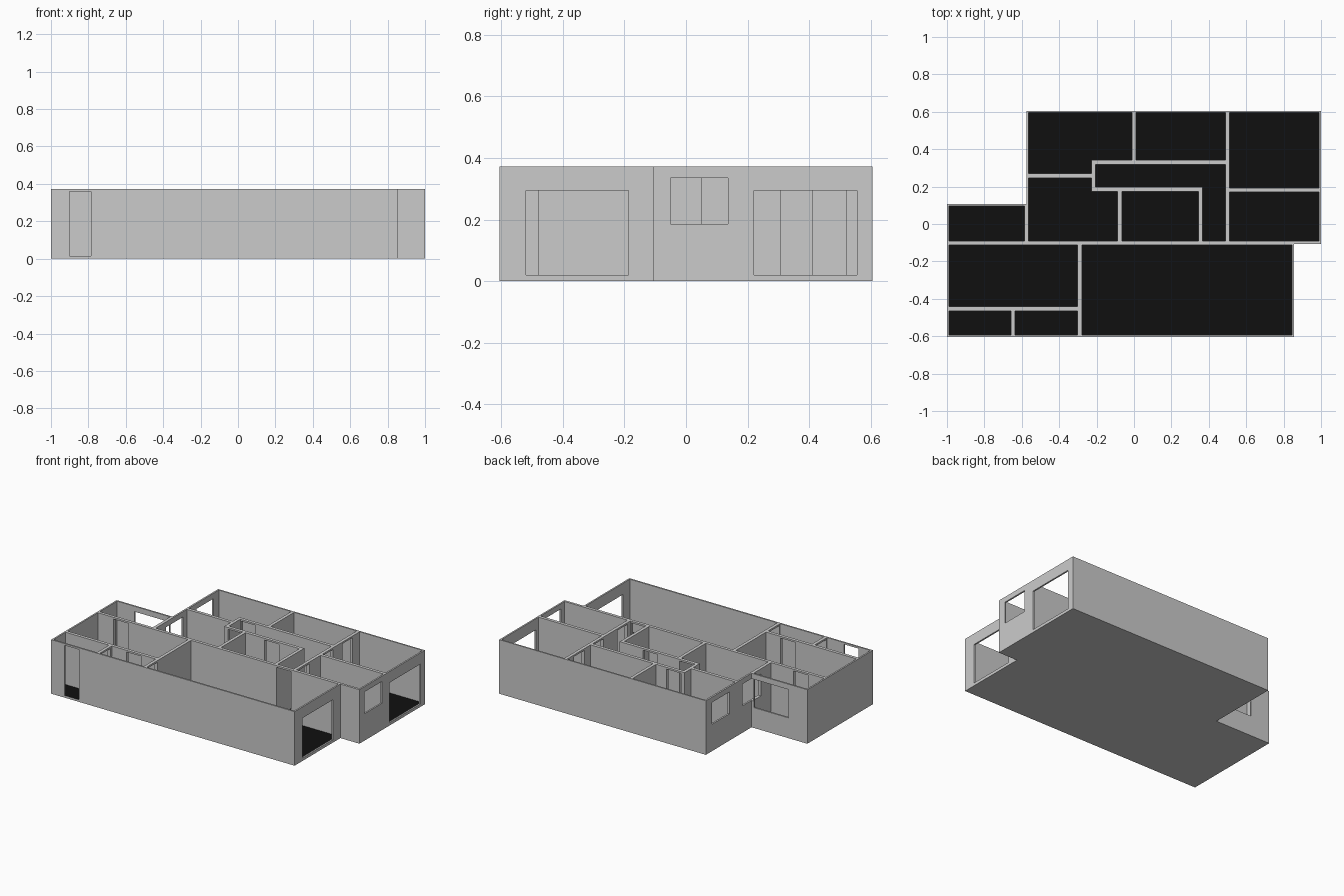
import bpy, bmesh

if "Cube" in bpy.data.objects:
    bpy.data.objects.remove(bpy.data.objects["Cube"])

H = 0.372          # wall height
FLOOR = 0.012      # floor level
DOOR = (0.015, 0.36)
TALL = (0.02, 0.295)
SMALL = (0.185, 0.335)


def prisms(name, items):
    """One object of extruded footprints: items are (points, z0, z1)."""
    bm = bmesh.new()
    for pts, z0, z1 in items:
        face = bm.faces.new([bm.verts.new((x, y, z0)) for x, y in pts])
        ext = bmesh.ops.extrude_face_region(bm, geom=[face])
        verts = [v for v in ext["geom"] if isinstance(v, bmesh.types.BMVert)]
        bmesh.ops.translate(bm, verts=verts, vec=(0, 0, z1 - z0))
    bmesh.ops.recalc_face_normals(bm, faces=bm.faces)
    mesh = bpy.data.meshes.new(name)
    bm.to_mesh(mesh)
    bm.free()
    obj = bpy.data.objects.new(name, mesh)
    bpy.context.collection.objects.link(obj)
    return obj


def rect(x0, x1, y0, y1):
    return [(x0, y0), (x1, y0), (x1, y1), (x0, y1)]


def in_x_wall(x, y0, y1, z):
    return rect(x - 0.017, x + 0.017, y0, y1), z[0], z[1]


def in_y_wall(y, x0, x1, z):
    return rect(x0, x1, y - 0.017, y + 0.017), z[0], z[1]


# Building footprint as a solid block
house = prisms("house_walls", [([(-1, -.605), (.855, -.605), (.855, -.107), (1, -.107), (1, .605),
                                 (-.575, .605), (-.575, .108), (-1, .108)], 0, H)])

# Rooms hollowed out of the block
rooms = [
    rect(-.989, -.658, -.594, -.464),                       # entry
    rect(-.636, -.301, -.594, -.464),                       # hall
    rect(-.989, -.301, -.442, -.112),                       # kitchen
    rect(-.279, .844, -.594, -.112),                        # living room
    rect(-.989, -.585, -.091, .097),                        # side room
    [(-.563, -.091), (-.087, -.091), (-.087, .175), (-.228, .175),
     (-.228, .247), (-.563, .247)],                         # left bedroom
    rect(-.065, .345, -.091, .175),                         # store
    [(.367, -.091), (.488, -.091), (.488, .319), (-.206, .319),
     (-.206, .197), (.367, .197)],                          # corridor
    [(-.563, .269), (-.228, .269), (-.228, .341), (-.011, .341),
     (-.011, .595), (-.563, .595)],                         # back left bedroom
    rect(.011, .488, .341, .595),                           # back middle room
    rect(.510, .989, .192, .595),                           # back right bedroom
    rect(.510, .989, -.091, .170),                          # right bathroom
]
room_cutter = prisms("room_cutter", [(r, FLOOR, 0.6) for r in rooms])

# Doors and windows
openings = prisms("opening_cutter", [
    in_y_wall(-.60, -.90, -.787, DOOR),                     # front door
    in_x_wall(-.647, -.59, -.48, DOOR),
    in_x_wall(-.29, -.59, -.48, DOOR),
    in_y_wall(-.453, -.525, -.41, DOOR),
    in_y_wall(-.10, -.87, -.755, DOOR),
    in_y_wall(-.10, .37, .484, DOOR),
    in_y_wall(.186, -.20, -.09, DOOR),
    in_y_wall(.186, .08, .19, DOOR),
    in_y_wall(.33, -.20, -.09, DOOR),
    in_x_wall(.50, -.06, .05, DOOR),
    in_x_wall(.50, .20, .305, DOOR),
    in_x_wall(.50, .41, .52, DOOR),
    in_x_wall(.85, -.52, -.187, TALL),                      # windows
    in_x_wall(.995, .22, .555, TALL),
    in_x_wall(.995, -.05, .137, SMALL),
    in_x_wall(-.57, .35, .54, SMALL),
    in_x_wall(-.572, .02, .205, SMALL),
    in_y_wall(.103, -.855, -.595, (.14, .335)),
])

bpy.context.view_layer.objects.active = house
for cutter in (room_cutter, openings):
    mod = house.modifiers.new(cutter.name, "BOOLEAN")
    mod.operation, mod.solver, mod.object = "DIFFERENCE", "EXACT", cutter
    bpy.ops.object.modifier_apply(modifier=mod.name)
    bpy.data.objects.remove(cutter)

# Black floors, grey walls
house.data.materials.clear()
for label, c in (("wall_grey", .6), ("floor_black", .005)):
    mat = bpy.data.materials.new(label)
    mat.diffuse_color = (c, c, c, 1)
    mat.use_nodes = True
    mat.node_tree.nodes["Principled BSDF"].inputs["Base Color"].default_value = mat.diffuse_color
    house.data.materials.append(mat)
for p in house.data.polygons:
    p.material_index = int(p.normal.z > 0.9 and p.center.z < 0.018)
